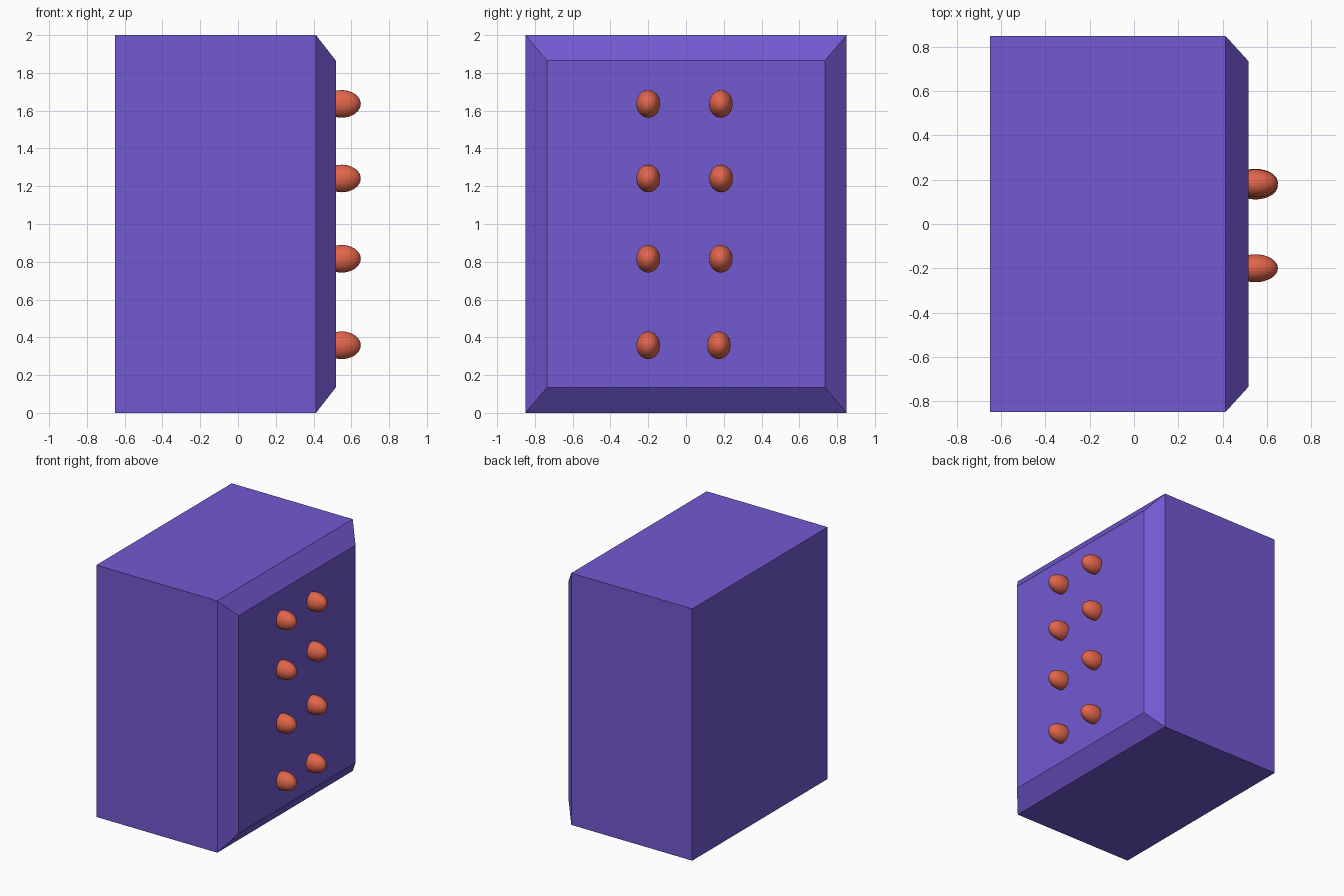
import bpy, bmesh
from mathutils import Matrix, Vector

if "Cube" in bpy.data.objects:
    bpy.data.objects.remove(bpy.data.objects["Cube"])


def material(name, color):
    m = bpy.data.materials.new(name)
    m.diffuse_color = color
    m.use_nodes = True
    m.node_tree.nodes["Principled BSDF"].inputs["Base Color"].default_value = m.diffuse_color
    return m


def finish(name, bm, mat):
    me = bpy.data.meshes.new(name)
    bm.to_mesh(me)
    bm.free()
    me.materials.append(mat)
    ob = bpy.data.objects.new(name, me)
    bpy.context.collection.objects.link(ob)
    return ob


purple = material("purple", (0.17, 0.10, 0.64, 1))
red = material("red", (0.75, 0.13, 0.07, 1))

# Block body, with its right face extruded into a tapered panel
bm = bmesh.new()
bmesh.ops.create_cube(bm, size=1, matrix=Matrix.Translation((-0.1185, 0, 1))
                      @ Matrix.Diagonal((1.063, 1.7, 2, 1)))
bm.normal_update()
face = max(bm.faces, key=lambda f: f.normal.x)
new = bmesh.ops.extrude_discrete_faces(bm, faces=[face])["faces"][0]
for v in new.verts:
    v.co = Vector((0.518, v.co.y * 0.735 / 0.85, 1 + (v.co.z - 1) * 0.865))
bmesh.ops.recalc_face_normals(bm, faces=bm.faces)
finish("body", bm, purple)

# Rounded knobs, two columns of four, half sunk into the panel
rows = [(0.358, 0.174), (0.816, 0.184), (1.241, 0.186), (1.636, 0.184)]
for i, (z, y_right) in enumerate(rows):
    for side, y in (("left", -0.2), ("right", y_right)):
        bm = bmesh.new()
        bmesh.ops.create_uvsphere(bm, u_segments=32, v_segments=16, radius=1,
                                  matrix=Matrix.Translation((0.549, y, z))
                                  @ Matrix.Diagonal((0.101, 0.063, 0.073, 1)))
        for f in bm.faces:
            f.smooth = True
        finish(f"knob_{side}_{i + 1}", bm, red)
